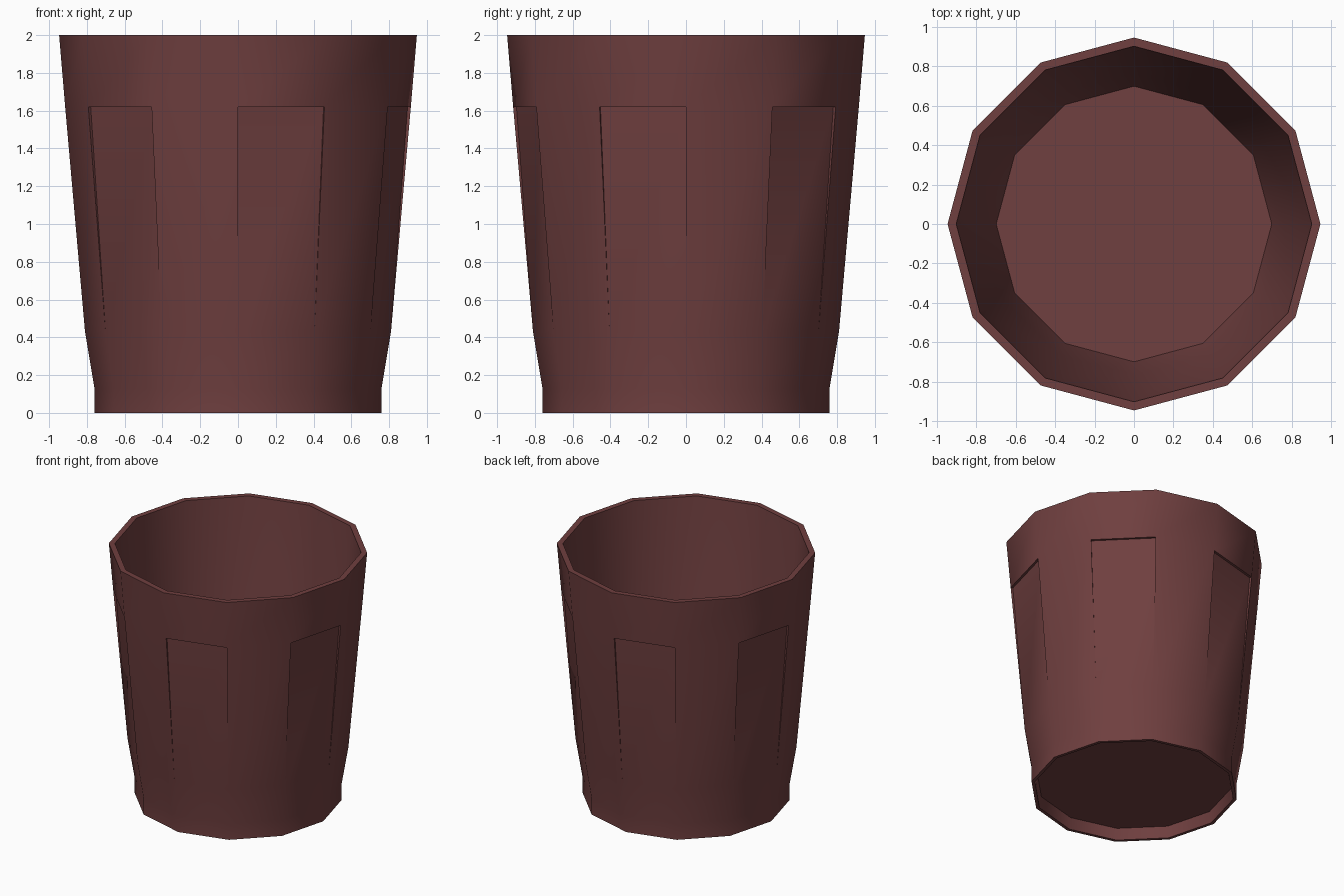
import bpy, bmesh, math
from mathutils import Vector

if "Cube" in bpy.data.objects:
    bpy.data.objects.remove(bpy.data.objects["Cube"])

SIDES = 12
RECESS = 0.018
# (radius, z) from the underside recess, up the outside, down the inside to the floor
PROFILE = [(0.72, 0.09), (0.735, 0.0), (0.76, 0.0), (0.76, 0.13), (0.81, 0.43),
           (0.915, 1.62), (0.947, 2.0), (0.903, 2.0), (0.765, 0.43), (0.70, 0.13)]
PANEL_BAND = 4      # band between z 0.43 and z 1.62

bm = bmesh.new()
rings = []
for r, z in PROFILE:
    rings.append([bm.verts.new((r * math.cos(math.tau * k / SIDES),
                                r * math.sin(math.tau * k / SIDES), z))
                  for k in range(SIDES)])

# Walls, with every second outer facet sunk like a cut-glass panel
for i in range(len(rings) - 1):
    low, high = rings[i], rings[i + 1]
    for k in range(SIDES):
        n = (k + 1) % SIDES
        a, b, c, d = low[k], low[n], high[n], high[k]
        if i == PANEL_BAND and k % 2:
            ang = math.tau * (k + 0.5) / SIDES
            inward = Vector((-math.cos(ang), -math.sin(ang), 0)) * RECESS
            c2, d2 = bm.verts.new(c.co + inward), bm.verts.new(d.co + inward)
            bm.faces.new((a, b, c2, d2))       # sunk panel
            bm.faces.new((d2, c2, c, d))       # top ledge
            bm.faces.new((a, d2, d))           # side steps
            bm.faces.new((b, c, c2))
        else:
            bm.faces.new((a, b, c, d))

# Underside and inner floor
bm.faces.new(rings[0])
bm.faces.new(rings[-1])
bmesh.ops.recalc_face_normals(bm, faces=bm.faces)

mesh = bpy.data.meshes.new("tumbler")
bm.to_mesh(mesh)
bm.free()
cup = bpy.data.objects.new("tumbler", mesh)
bpy.context.collection.objects.link(cup)

mat = bpy.data.materials.new("dark_red")
mat.diffuse_color = (0.16, 0.05, 0.05, 1)
mat.use_nodes = True
mat.node_tree.nodes["Principled BSDF"].inputs["Base Color"].default_value = mat.diffuse_color
mesh.materials.append(mat)

bpy.context.view_layer.objects.active = cup
cup.select_set(True)
bpy.ops.object.shade_smooth_by_angle(angle=math.radians(36))
